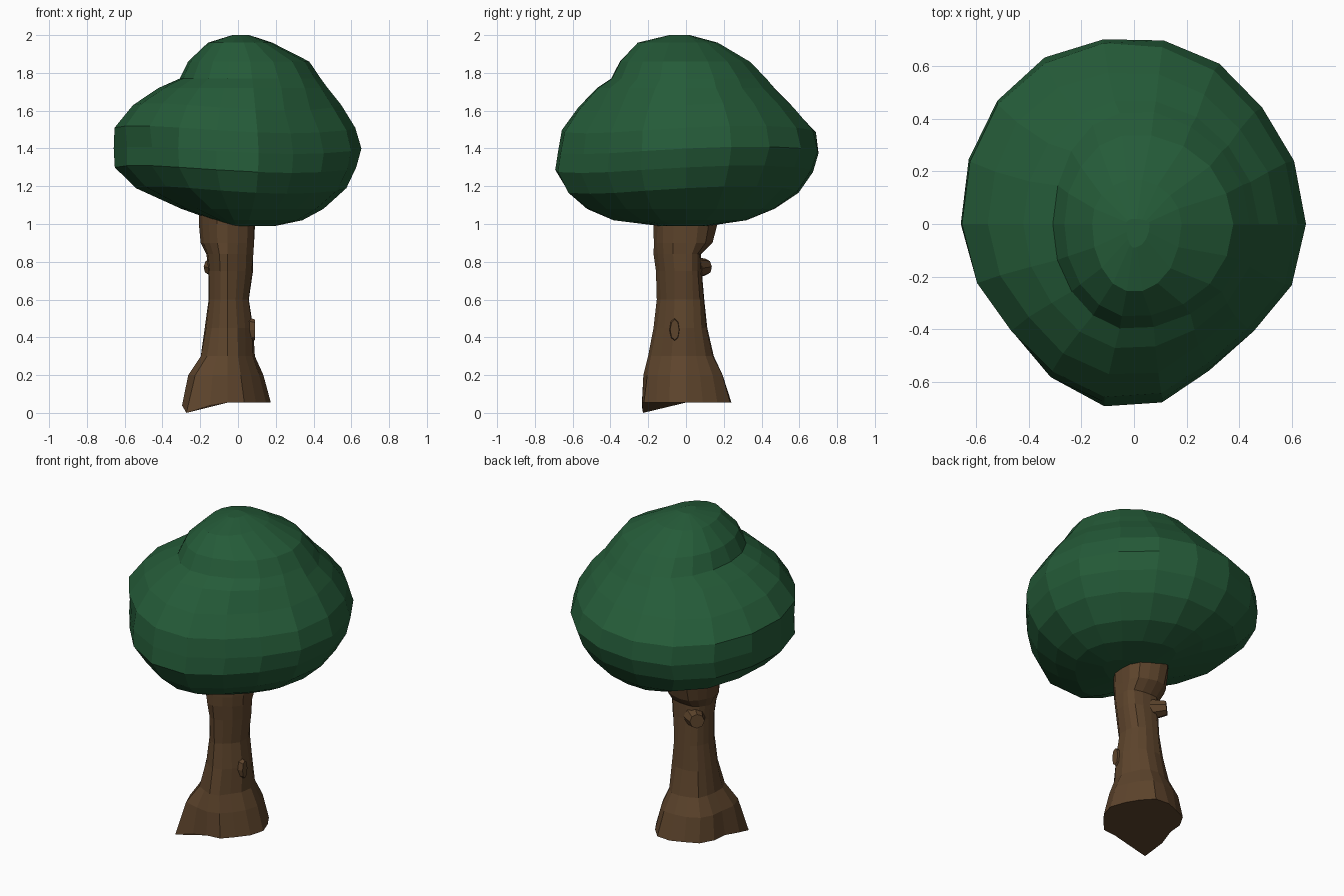
import bpy, bmesh, math, random
from mathutils import Vector

if "Cube" in bpy.data.objects:
    bpy.data.objects.remove(bpy.data.objects["Cube"])

random.seed(4)


def material(name, rgb):
    m = bpy.data.materials.new(name)
    m.diffuse_color = (*rgb, 1)
    m.use_nodes = True
    m.node_tree.nodes["Principled BSDF"].inputs["Base Color"].default_value = m.diffuse_color
    return m


def bump(angle, centre, width):
    """Smooth 0..1 weight around a direction, in degrees."""
    d = (math.degrees(angle) - centre + 180) % 360 - 180
    return math.exp(-(d / width) ** 2)


def loft(name, rings, sides, axis, shape, mat):
    """Rings hold z and the extents left, right, front, back of the axis."""
    bm = bmesh.new()
    loops = []
    for z, left, right, front, back in rings:
        loop = []
        for i in range(sides):
            a = math.tau * i / sides
            c, s = math.cos(a), math.sin(a)
            f, dz = shape(a, z)
            x = axis[0] + f * c * (right if c > 0 else left)
            y = axis[1] + f * s * (back if s > 0 else front)
            loop.append(bm.verts.new((x, y, z + dz)))
        loops.append(loop)
    for lo, hi in zip(loops, loops[1:]):
        for i in range(sides):
            j = (i + 1) % sides
            bm.faces.new((lo[i], lo[j], hi[j], hi[i]))
    bm.faces.new(loops[0][::-1])
    bm.faces.new(loops[-1])
    me = bpy.data.meshes.new(name)
    bm.to_mesh(me)
    bm.free()
    ob = bpy.data.objects.new(name, me)
    bpy.context.collection.objects.link(ob)
    me.materials.append(mat)
    return ob


def knot(name, base, direction, radius, depth, scale, mat):
    """Short stub of a cut branch."""
    bpy.ops.mesh.primitive_cone_add(vertices=8, radius1=radius * 1.25, radius2=radius * 0.85,
                                    depth=depth, location=base)
    ob = bpy.context.object
    ob.name = name
    ob.rotation_euler = Vector(direction).to_track_quat('Z', 'Y').to_euler()
    ob.scale = scale
    ob.data.materials.append(mat)


leaf = material("leaf_green", (0.018, 0.105, 0.04))
bark = material("bark_brown", (0.11, 0.058, 0.025))


# Canopy: broad crown, steep dome above a front and left ledge
def canopy_shape(a, z):
    body = max(0.0, min(1.0, (1.78 - z) / 0.15))
    f = 1 - body * (0.11 * bump(a, 308, 25) + 0.05 * bump(a, 210, 14)
                    + 0.05 * bump(a, 232, 25) + 0.03 * bump(a, 45, 20)
                    - 0.04 * bump(a, 128, 25))
    f -= 0.04 * bump(a, 215, 16) * math.exp(-((z - 1.34) / 0.08) ** 2)
    f += random.uniform(-0.008, 0.008)
    dz = 0
    if 1.15 < z < 1.7:
        dz = 0.02 * math.sin(2 * a + 0.5)
    return f, dz


canopy_rings = [
    (0.99, 0.05, 0.20, 0.15, 0.12),
    (1.02, 0.13, 0.34, 0.40, 0.32),
    (1.08, 0.30, 0.45, 0.54, 0.47),
    (1.18, 0.54, 0.57, 0.65, 0.60),
    (1.29, 0.655, 0.63, 0.71, 0.67),
    (1.39, 0.66, 0.655, 0.70, 0.71),
    (1.50, 0.655, 0.62, 0.68, 0.685),
    (1.62, 0.56, 0.545, 0.59, 0.58),
    (1.72, 0.42, 0.475, 0.48, 0.47),
    (1.77, 0.31, 0.435, 0.40, 0.43),
    (1.86, 0.265, 0.375, 0.355, 0.34),
    (1.96, 0.16, 0.18, 0.26, 0.17),
    (2.00, 0.03, 0.06, 0.09, 0.02),
]
loft("canopy", canopy_rings, 18, (0, 0), canopy_shape, leaf)


# Trunk: flared foot with one long root, ridged bark, swelling at the top
def trunk_shape(a, z):
    root = bump(a, 225, 24) * max(0.0, 1 - z / 0.35)
    f = 1 + 0.45 * root + 0.04 * math.cos(5 * a + 3 * z)
    f += random.uniform(-0.02, 0.02)
    return f, (-0.055 * bump(a, 225, 20) if z < 0.1 else 0)


trunk_rings = [
    (0.055, 0.22, 0.22, 0.23, 0.24),
    (0.20, 0.20, 0.18, 0.22, 0.20),
    (0.30, 0.145, 0.14, 0.195, 0.15),
    (0.45, 0.12, 0.135, 0.165, 0.115),
    (0.60, 0.10, 0.115, 0.15, 0.10),
    (0.75, 0.10, 0.135, 0.155, 0.085),
    (0.84, 0.11, 0.14, 0.17, 0.08),
    (0.90, 0.14, 0.145, 0.17, 0.14),
    (1.00, 0.145, 0.15, 0.17, 0.165),
    (1.15, 0.15, 0.15, 0.17, 0.18),
]
loft("trunk", trunk_rings, 16, (-0.055, 0), trunk_shape, bark)

# Knots: round stub at back left, tall flat one on the right
knot("back_knot", (-0.12, 0.075, 0.77), (-1, 1, 0.1), 0.05, 0.09, (1, 1, 1), bark)
knot("side_knot", (0.05, -0.06, 0.44), (1, 0, 0), 0.04, 0.08, (0.7, 1.6, 1), bark)
